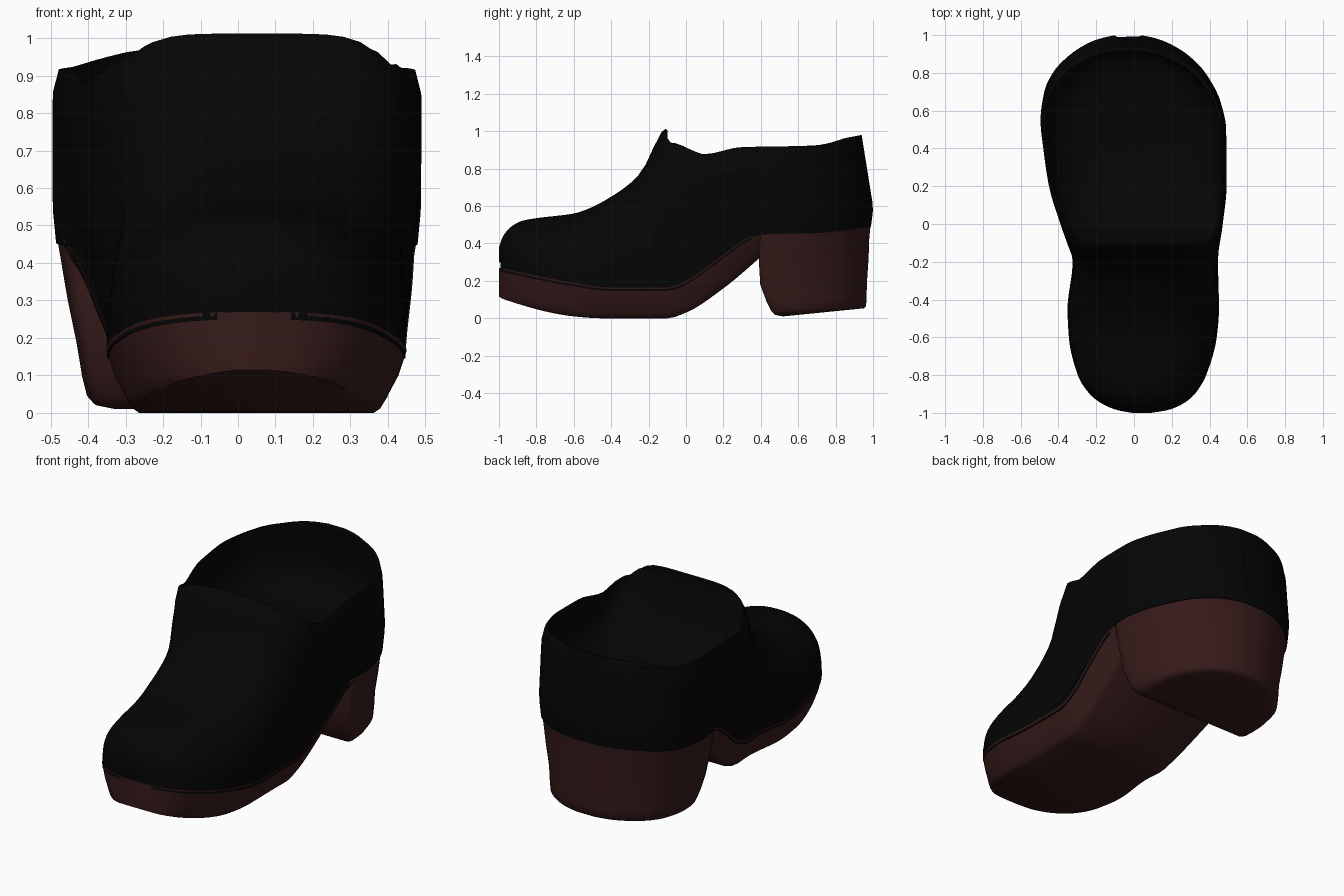
import bpy, bmesh, math

if "Cube" in bpy.data.objects:
    bpy.data.objects.remove(bpy.data.objects["Cube"])


def curve(*pts):
    """Smooth monotone curve through (y, value) points."""
    xs, vs = [p[0] for p in pts], [p[1] for p in pts]
    d = [(vs[i + 1] - vs[i]) / (xs[i + 1] - xs[i]) for i in range(len(xs) - 1)]
    m = [d[0]] + [2 * a * b / (a + b) if a * b > 0 else 0 for a, b in zip(d, d[1:])] + [d[-1]]

    def f(x):
        x = min(max(x, xs[0]), xs[-1])
        i = max(k for k in range(len(d)) if xs[k] <= x)
        h = xs[i + 1] - xs[i]
        t = (x - xs[i]) / h
        return (vs[i] * (1 + 2 * t) * (1 - t) ** 2 + m[i] * h * t * (1 - t) ** 2
                + vs[i + 1] * t * t * (3 - 2 * t) + m[i + 1] * h * t * t * (t - 1))
    return f


# Plan outline of the upper (left, right) and of the sole at the waist
left = curve((-1, -.01), (-.985, -.09), (-.95, -.172), (-.9, -.235), (-.8, -.298), (-.6, -.345), (-.45, -.352),
             (-.2, -.325), (-.1, -.355), (0, -.39), (.2, -.45), (.4, -.48), (.55, -.495), (.7, -.475),
             (.8, -.43), (.9, -.335), (.96, -.24), (.985, -.17), (1, -.1))
right = curve((-1, .09), (-.985, .18), (-.95, .262), (-.9, .322), (-.8, .382), (-.6, .438), (-.45, .45),
              (-.2, .445), (0, .47), (.2, .49), (.5, .488), (.65, .457), (.8, .378), (.9, .28),
              (.96, .18), (.985, .11), (1, .04))
waist_l = curve((-.2, -.325), (0, -.345), (.2, -.40), (.4, -.465))
waist_r = curve((-.2, .445), (0, .45), (.2, .465), (.4, .474))
# Side profiles
top = curve((-1, .38), (-.98, .435), (-.94, .485), (-.88, .52), (-.8, .535), (-.6, .56), (-.5, .595),
            (-.4, .65), (-.3, .72), (-.25, .77), (-.2, .85), (-.15, .965), (-.11, 1.012), (-.05, .965),
            (0, .935), (.1, .895), (.3, .93), (.7, .935), (.9, .965), (1, .98))
seam = curve((-1, .27), (-.6, .19), (-.4, .165), (-.1, .165), (0, .2), (.2, .34), (.36, .44),
             (.45, .45), (.7, .455), (1, .49))
ground = curve((-1, .115), (-.97, .1), (-.6, .01), (-.45, 0), (-.1, 0), (0, .03), (.2, .16), (.42, .345))
boxy = curve((-1, 2.3), (-.5, 2.6), (-.2, 4), (-.1, 5.5), (-.05, 11), (.05, 20), (1, 20))
footbed = curve((-.1, .96), (-.06, .85), (0, .74), (.15, .62), (.4, .56), (.7, .56), (.88, .61), (.96, .72))
mouth = curve((-.1, .86), (.05, .945), (1, .95))


def sole_edges(y):
    inside = -.2 < y < .4
    return (waist_l(y), waist_r(y)) if inside else (left(y), right(y))


def stations(a, b, n):
    return [(a + b) / 2 - (b - a) / 2 * math.cos(math.pi * i / n) for i in range(n + 1)]


def material(name, rgb):
    m = bpy.data.materials.new(name)
    m.diffuse_color = (*rgb, 1)
    m.use_nodes = True
    m.node_tree.nodes["Principled BSDF"].inputs["Base Color"].default_value = m.diffuse_color
    return m


black = material("black_leather", (.0015, .0015, .0015))
brown = material("brown_sole", (.038, .0105, .0105))


def loft(name, rings, mat):
    bm = bmesh.new()
    rows = [[bm.verts.new(p) for p in r] for r in rings]
    n = len(rows[0])
    for a, b in zip(rows, rows[1:]):
        for i in range(n):
            j = (i + 1) % n
            bm.faces.new((a[i], a[j], b[j], b[i]))
    bm.faces.new(rows[0])
    bm.faces.new(rows[-1])
    bmesh.ops.recalc_face_normals(bm, faces=bm.faces)
    me = bpy.data.meshes.new(name)
    bm.to_mesh(me)
    bm.free()
    ob = bpy.data.objects.new(name, me)
    bpy.context.collection.objects.link(ob)
    me.materials.append(mat)
    return ob


def smooth(ob, deg=40):
    bpy.ops.object.select_all(action='DESELECT')
    ob.select_set(True)
    bpy.context.view_layer.objects.active = ob
    bpy.ops.object.shade_smooth_by_angle(angle=math.radians(deg))


def ray(t, n):
    c, s = math.cos(t), math.sin(t)
    r = (abs(c) ** n + abs(s) ** n) ** (-1 / n)
    return r * c, r * s


def lean(y, z):
    """Heel counter leans in above and tucks in below its widest level."""
    return y - max(0, y) ** 3 * (.16 * max(0, z - .6) + .12 * max(0, .58 - z))


def arch(y, zb, zt, n, k):
    """Arched section of the upper at y, width scaled by k."""
    ring = []
    sl, sr = sole_edges(y)
    for i in range(37):
        u, v = ray(math.pi * i / 36, n)
        z = zb + (zt - zb) * v
        f = min(1, (z - zb) / .3)
        l, r = sl + (left(y) - sl) * f, sr + (right(y) - sr) * f
        tuck = 1 - .2 * max(0, .55 - z) * min(1, max(0, (y - .1) / .3))
        ring.append(((l + r) / 2 + (r - l) / 2 * k * tuck * u, lean(y, z), z))
    return ring


# Upper: arched loft with a bowl-shaped foot opening cut behind the instep
rings = []
for y in sorted(stations(-1, 1, 72) + [-.11]):
    k = .985 if y < -.2 else 1
    rings.append(arch(y, seam(y) + .03 * (y < .3), top(y), boxy(y), k))
upper = loft("upper", rings, black)

rings = []
for y in stations(-.1, .965, 40):
    l, r = left(y / .965), right(y / .965)
    c, h = (l + r) / 2, (r - l) / 2 * mouth(y)
    rim = max(top(y) - .03, footbed(y) + .02)
    ring = [(c - h, lean(y, 1.1), 1.2), (c + h, lean(y, 1.1), 1.2)]
    for i in range(25):
        u, v = ray(-math.pi * i / 24, 3.5)
        z = rim + (rim - footbed(y)) * v
        ring.append((c + h * u, lean(y, z), z))
    rings.append(ring)
cavity = loft("cavity_cutter", rings, black)
cavity.hide_render = True
mod = upper.modifiers.new("hollow", 'BOOLEAN')
mod.object, mod.operation, mod.solver = cavity, 'DIFFERENCE', 'EXACT'
bpy.context.view_layer.objects.active = upper
bpy.ops.object.modifier_apply(modifier=mod.name)
bpy.data.objects.remove(cavity)
smooth(upper)


def slab(y, zt, zb, inset, k=1):
    l, r = sole_edges(y)
    c, h = (l + r) / 2, (r - l) / 2 * k
    prof = [(1, 1), (1 - .25 * inset, .6), (1 - .65 * inset, .2), (1 - .8 * inset, .07), (1 - inset, 0)]
    half = [(h * a, zb + (zt - zb) * b) for a, b in prof]
    return [(c + a, y, z) for a, z in half] + [(c - a, y, z) for a, z in reversed(half)]


# Welt strip and platform sole
welt = loft("welt", [slab(y, seam(y) + .045, seam(y) - .02, 0, .993) for y in stations(-.992, .35, 50)], black)
smooth(welt)
sole = loft("sole", [slab(y, seam(y), ground(y), .22) for y in stations(-1, .399, 54)], brown)
smooth(sole)

# Block heel: D-shaped rings (height, width scale, front y, back y, rise to back)
levels = [(.01, .70, .52, .92, .04), (.018, .78, .475, .95, .035), (.04, .815, .455, .963, .025),
          (.09, .84, .43, .965, .02), (.18, .87, .397, .968, .02), (.3, .92, .39, .976, .02),
          (.4, .955, .388, .98, .03), (.46, .976, .385, .986, .03)]
us = [0, .02, .06] + [.06 + .94 * math.sin(math.pi / 2 * i / 20) for i in range(1, 21)]
rings = []
for z, s, yf, yb, rise in levels:
    side = lambda f: [(f(.39 + .61 * u) * s * (.95 if u == 0 else .985 if u == .02 else 1),
                       yf + (yb - yf) * u, z + rise * u) for u in us]
    rings.append(side(left) + side(right)[::-1])
heel = loft("heel", rings, brown)
smooth(heel, 50)
